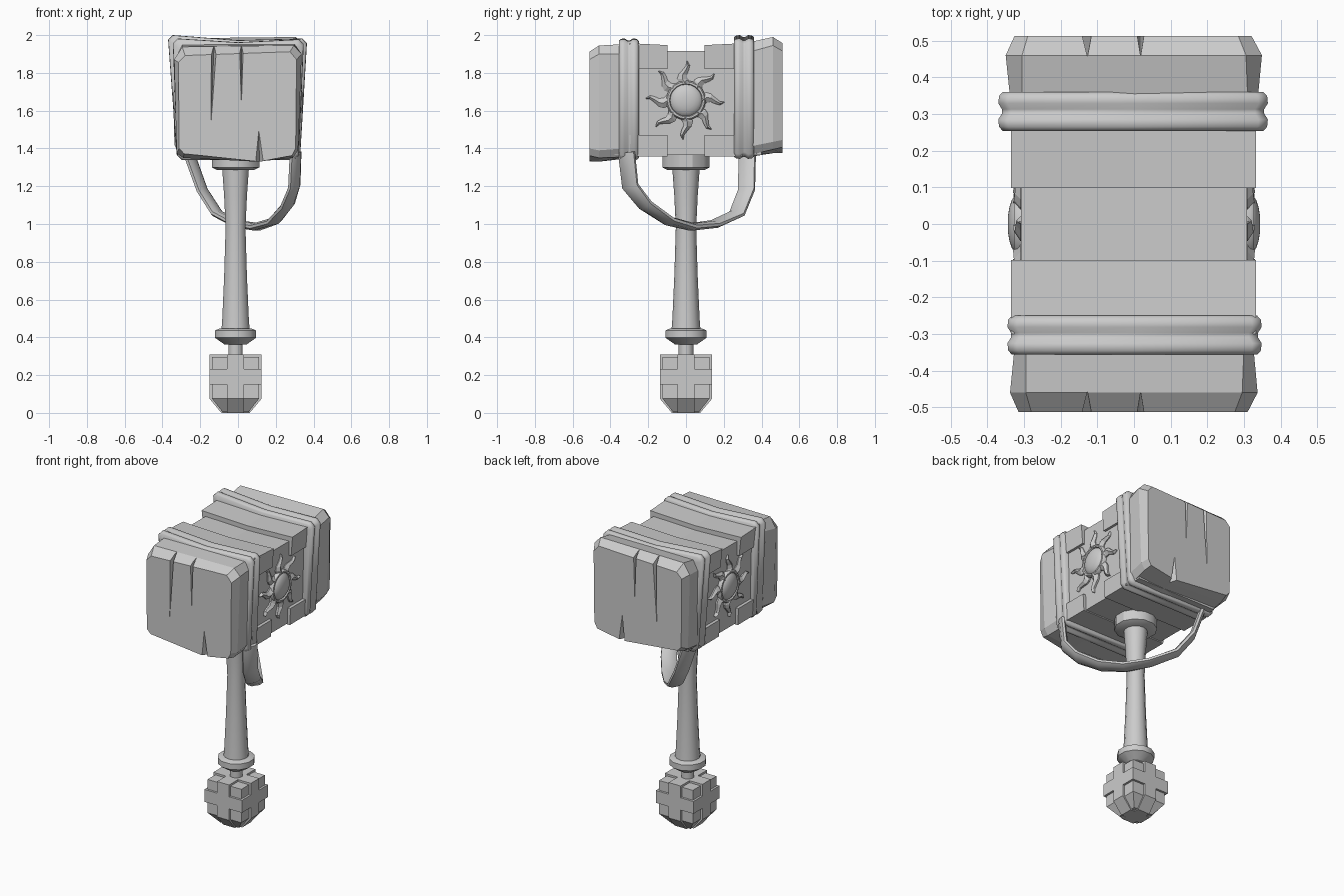
import bpy, bmesh, math
from mathutils import Vector

if "Cube" in bpy.data.objects:
    bpy.data.objects.remove(bpy.data.objects["Cube"])

stone = bpy.data.materials.new("plain grey")
stone.diffuse_color = (0.6, 0.6, 0.6, 1)
stone.use_nodes = True
stone.node_tree.nodes["Principled BSDF"].inputs["Base Color"].default_value = stone.diffuse_color


def make(name, verts, faces, smooth=None):
    me = bpy.data.meshes.new(name)
    me.from_pydata([tuple(v) for v in verts], [], faces)
    bm = bmesh.new()
    bm.from_mesh(me)
    bmesh.ops.recalc_face_normals(bm, faces=bm.faces)
    bm.to_mesh(me)
    bm.free()
    me.materials.append(stone)
    ob = bpy.data.objects.new(name, me)
    bpy.context.collection.objects.link(ob)
    if smooth:
        bpy.ops.object.select_all(action='DESELECT')
        bpy.context.view_layer.objects.active = ob
        ob.select_set(True)
        bpy.ops.object.shade_smooth_by_angle(angle=math.radians(smooth))
    return ob


def loft(name, rings, closed=False, smooth=None):
    """Skin equal-sized rings; cap the ends unless the rings form a loop."""
    n, m = len(rings[0]), len(rings)
    faces = []
    for i in range(m if closed else m - 1):
        a, b = i * n, (i + 1) % m * n
        faces += [(a + j, a + (j + 1) % n, b + (j + 1) % n, b + j) for j in range(n)]
    if not closed:
        faces += [tuple(range(n)), tuple(range((m - 1) * n, m * n))]
    return make(name, [v for r in rings for v in r], faces, smooth)


def rect(cx, hx, hy, z):
    return [(cx - hx, -hy, z), (cx + hx, -hy, z), (cx + hx, hy, z), (cx - hx, hy, z)]


def lathe(name, profile, sides, cx=0.0, smooth=40):
    rings = [[(cx + r * math.cos(math.tau * (k + .5) / sides),
               r * math.sin(math.tau * (k + .5) / sides), z) for k in range(sides)]
             for r, z in profile]
    return loft(name, rings, smooth=smooth)


CX = -0.013  # shaft axis

# Head core, lower in the middle of its top
loft("head_core", [
    [(-.295, y, 1.365), (.295, y, 1.365), (.308, y, 1.915), (0, y, 1.905), (-.308, y, 1.915)]
    for y in (-.40, .40)])

# Raised slabs on the top and bottom, either side of the middle
for s, side in ((-1, "front"), (1, "back")):
    ya, yb = s * .098, s * .30
    loft(side + "_top_slab", [
        [(-.322, y, 1.82), (.322, y, 1.82), (.332, y, t), (0, y, t - .012), (-.336, y, t)]
        for y, t in ((ya, 1.947), (yb, 1.957))])
    loft(side + "_bottom_slab", [
        [(-.312, y, 1.358), (.312, y, 1.358), (.318, y, 1.47), (-.318, y, 1.47)]
        for y in (ya, yb)])

# Striking caps: bevelled blocks with wedge cracks cut into the faces
base = [(-.295, 1.95), (.30, 1.952), (.325, 1.90), (.312, 1.40), (.285, 1.355),
        (.09, 1.345), (-.285, 1.355), (-.315, 1.39), (-.325, 1.89)]
rim = [(-.295, 1.938), (.295, 1.945), (.337, 1.90), (.318, 1.39), (.29, 1.35),
       (.10, 1.33), (-.29, 1.35), (-.325, 1.375), (-.338, 1.87)]
face = [(-.28, 1.892), (.275, 1.912), (.31, 1.87), (.305, 1.40), (.285, 1.362),
        (.11, 1.33), (-.285, 1.372), (-.312, 1.40), (-.315, 1.855)]
# x at edge, x at tip, half width, edge z, tip z
cracks = [(-.125, -.145, .022, 1.99, 1.49), (.018, .018, .017, 1.99, 1.61),
          (.115, .11, .04, 1.27, 1.51)]
for s, side in ((-1, "front"), (1, "back")):
    dz = .045 if s > 0 else 0
    fx = 1.035 if s > 0 else 1
    cap = loft(side + "_cap", [
        [(x * fx, s * y, z + dz * k) for x, z in ring]
        for ring, y, k in ((base, .33, .2), (rim, .46, 1), (face, .512, 1))])
    for x0, x1, w, z0, z1 in cracks:
        cut = make("crack_cutter",
                   [(x0 - w, s * .54, z0 + dz), (x0 + w, s * .54, z0 + dz),
                    (x0, s * .45, z0 + dz), (x1, s * .516, z1 + dz)],
                   [(0, 1, 2), (0, 1, 3), (1, 2, 3), (2, 0, 3)])
        cut.hide_render = True
        mod = cap.modifiers.new("crack", 'BOOLEAN')
        mod.operation, mod.object, mod.solver = 'DIFFERENCE', cut, 'EXACT'
        dg = bpy.context.evaluated_depsgraph_get()
        carved = bpy.data.meshes.new_from_object(cap.evaluated_get(dg))
        cap.modifiers.clear()
        cap.data = carved
        bpy.data.objects.remove(cut)

# Straps around the head, with two rounded ridges
ridge = [(-.053, -.04), (-.053, .008), (-.042, .018), (-.022, .02), (-.006, .010),
         (.006, .010), (.022, .02), (.042, .018), (.053, .008), (.053, -.04)]


def strap(name, yc, tl, tr, bl, br):
    c = .025
    pts = [(tl[0], tl[1] - c), (tl[0] + c, tl[1]), (0, (tl[1] + tr[1]) / 2 - .018),
           (tr[0] - c, tr[1]), (tr[0], tr[1] - c), (br[0], br[1] + c), (br[0] - c, br[1]),
           (bl[0] + c, bl[1]), (bl[0], bl[1] + c)]
    rings = []
    for x, z in pts:
        ox = 0 if x == 0 else math.copysign(1, x)
        oz = 1 if z > 1.65 else -1
        rings.append([(x + ox * o, yc + t, z + oz * o) for t, o in ridge])
    loft(name, rings, closed=True, smooth=50)


strap("front_strap", -.303, (-.325, 1.962), (.328, 1.958), (-.302, 1.358), (.302, 1.358))
strap("back_strap", .307, (-.35, 1.98), (.345, 1.962), (-.305, 1.365), (.31, 1.365))

# Hanging strap loop, from front right to back left, passing beside the shaft
path = [Vector(p) for p in (
    (.305, -.315, 1.38), (.298, -.295, 1.20), (.262, -.215, 1.10), (.19, -.09, 1.015),
    (.10, .03, .985), (0, .15, 1.0), (-.11, .27, 1.055), (-.19, .32, 1.18),
    (-.262, .325, 1.38))]
wide = Vector((.5, .85, 0)).normalized()
rings = []
for i, p in enumerate(path):
    tan = (path[min(i + 1, 8)] - path[max(i - 1, 0)]).normalized()
    side = (wide - tan * wide.dot(tan)).normalized()
    up = tan.cross(side)
    rings.append([p + side * a * .048 + up * b * .019 for a, b in
                  ((-1, -.4), (-.5, -1), (.5, -1), (1, -.4), (1, .4), (.5, 1), (-.5, 1), (-1, .4))])
loft("hanging_strap", rings, smooth=50)

# Sun emblems: ring, dome and eight wavy ridged rays on each side
for s, side in ((1, "right"), (-1, "left")):
    prof = [(.105, .295), (.105, .318), (.098, .327), (.088, .327), (.084, .318),
            (.08, .323), (.066, .333), (.045, .340), (.02, .344)]
    loft(side + "_sun_disc", [
        [(s * x, r * math.cos(math.tau * k / 20), 1.655 + r * math.sin(math.tau * k / 20))
         for k in range(20)] for r, x in prof], smooth=40)
    for k in range(8):
        ang = math.tau * k / 8
        d = Vector((0, math.cos(ang), math.sin(ang)))
        n = Vector((0, -d.z, d.y))
        rings = []
        for t in (0, .2, .4, .6, .8, 1):
            mid = Vector((0, -.005, 1.655)) + d * (.09 + .118 * t)
            mid += n * (.016 * math.sin(t * 5.6))
            w = .030 * (1 - t) ** .8 + .002
            rings.append([mid + n * w + Vector((s * .295, 0, 0)),
                          mid + n * w + Vector((s * .310, 0, 0)),
                          mid + Vector((s * (.330 - .012 * t), 0, 0)),
                          mid - n * w + Vector((s * .310, 0, 0)),
                          mid - n * w + Vector((s * .295, 0, 0))])
        loft(f"{side}_sun_ray_{k + 1}", rings)

# Shaft with collar, lower ring and neck
lathe("collar", [(.10, 1.285), (.13, 1.30), (.13, 1.38)], 12, CX, 30)
lathe("shaft", [(.078, .42), (.072, .50), (.062, .72), (.054, .98), (.062, 1.15),
                (.073, 1.30)], 14, CX)
lathe("lower_ring", [(.06, .362), (.113, .398), (.113, .436), (.09, .446)], 12, CX, 30)
lathe("neck", [(.04, .28), (.04, .38)], 10, CX)

# Pommel: block with a tapered base, wrapped by three crossing bands
loft("pommel_core", [rect(CX, .07, .07, .006), rect(CX, .124, .124, .075),
                     rect(CX, .124, .124, .297)])
loft("pommel_belt", [rect(CX, .138, .138, .15), rect(CX, .138, .138, .232)])
loft("pommel_band_across", [rect(CX, .075, .044, 0), rect(CX, .138, .044, .075),
                            rect(CX, .138, .044, .31)])
loft("pommel_band_along", [rect(CX, .044, .075, 0), rect(CX, .044, .138, .075),
                           rect(CX, .044, .138, .31)])
